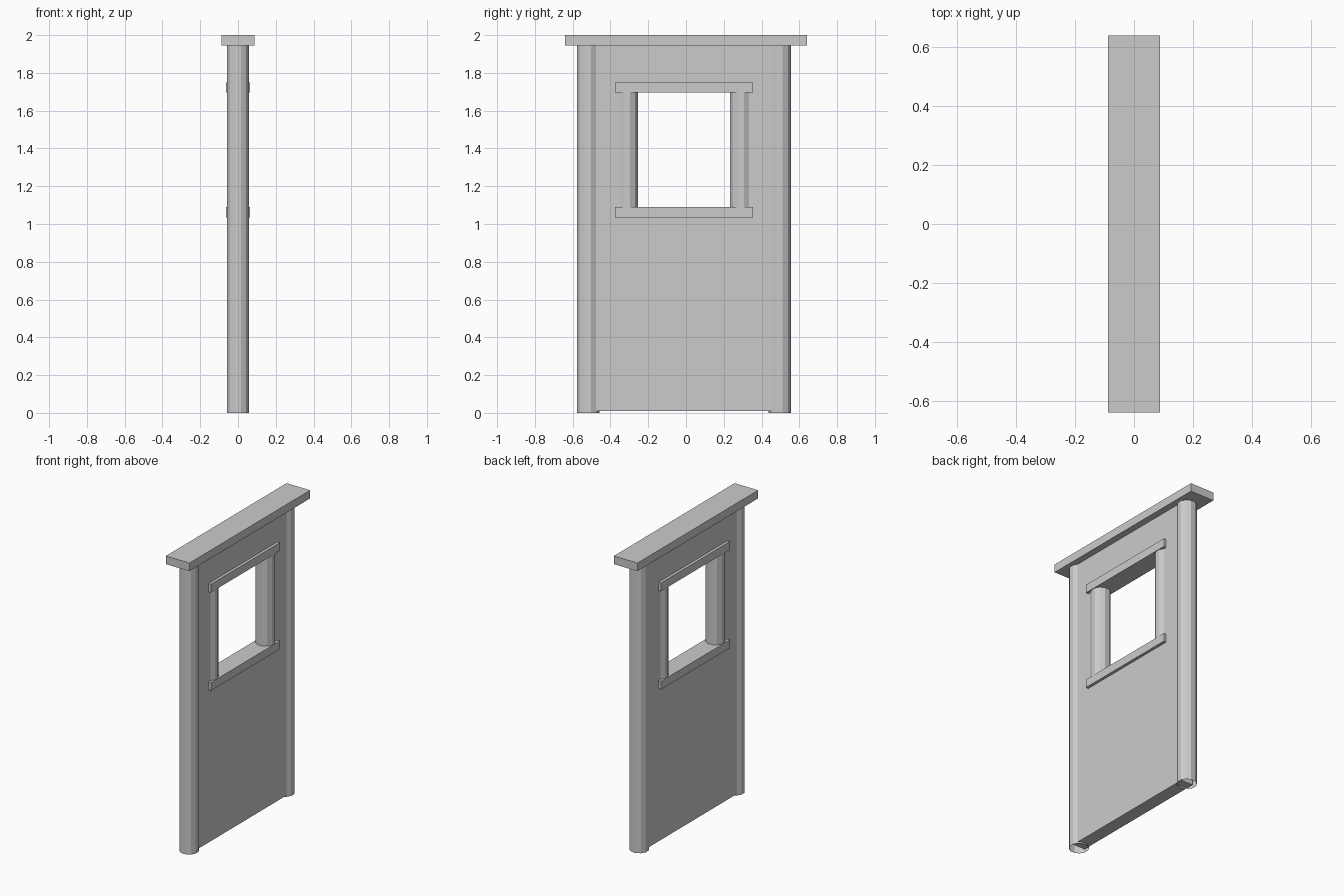
import bpy, bmesh, math
from mathutils import Vector

if "Cube" in bpy.data.objects:
    bpy.data.objects.remove(bpy.data.objects["Cube"])

MID = -0.011          # centre line of the wall, slightly off the cap's centre


def box(name, lo, hi):
    lo, hi = Vector(lo), Vector(hi)
    bpy.ops.mesh.primitive_cube_add(size=1, location=(lo + hi) / 2)
    ob = bpy.context.object
    ob.name = name
    ob.scale = hi - lo
    return ob


def post(name, y, z0, z1):
    # twelve-sided open tube with flats facing the axes
    bpy.ops.mesh.primitive_cylinder_add(
        vertices=12, radius=0.061, depth=z1 - z0, end_fill_type='NOTHING',
        location=(0, y, (z0 + z1) / 2), rotation=(0, 0, math.radians(15)))
    bpy.context.object.name = name


# Wall panel with a window opening
def ring(y, z0, z1):
    return [(MID - y, z0), (MID + y, z0), (MID + y, z1), (MID - y, z1)]


T = 0.044
bm = bmesh.new()
outer = [bm.verts.new((-T, y, z)) for y, z in ring(0.507, 0.01, 1.95)]
inner = [bm.verts.new((-T, y, z)) for y, z in ring(0.302, 1.088, 1.697)]
for i in range(4):
    j = (i + 1) % 4
    bm.faces.new((outer[i], outer[j], inner[j], inner[i]))
res = bmesh.ops.extrude_face_region(bm, geom=bm.faces[:], use_keep_orig=True)
bmesh.ops.translate(bm, vec=(2 * T, 0, 0),
                    verts=[v for v in res["geom"] if isinstance(v, bmesh.types.BMVert)])
bmesh.ops.recalc_face_normals(bm, faces=bm.faces[:])
mesh = bpy.data.meshes.new("wall_panel")
bm.to_mesh(mesh)
bm.free()
bpy.context.collection.objects.link(bpy.data.objects.new("wall_panel", mesh))

# Corner posts and window jambs
for label, s in (("left", -1), ("right", 1)):
    post(label + "_post", MID + s * 0.507, 0, 1.95)
    post(label + "_window_jamb", MID + s * 0.302, 1.06, 1.72)

# Window sill and lintel
for label, z in (("window_sill", 1.035), ("window_lintel", 1.695)):
    box(label, (-0.063, MID - 0.366, z), (0.063, MID + 0.366, z + 0.055))

# Top cap
box("top_cap", (-0.088, -0.64, 1.945), (0.088, 0.64, 2.0))
